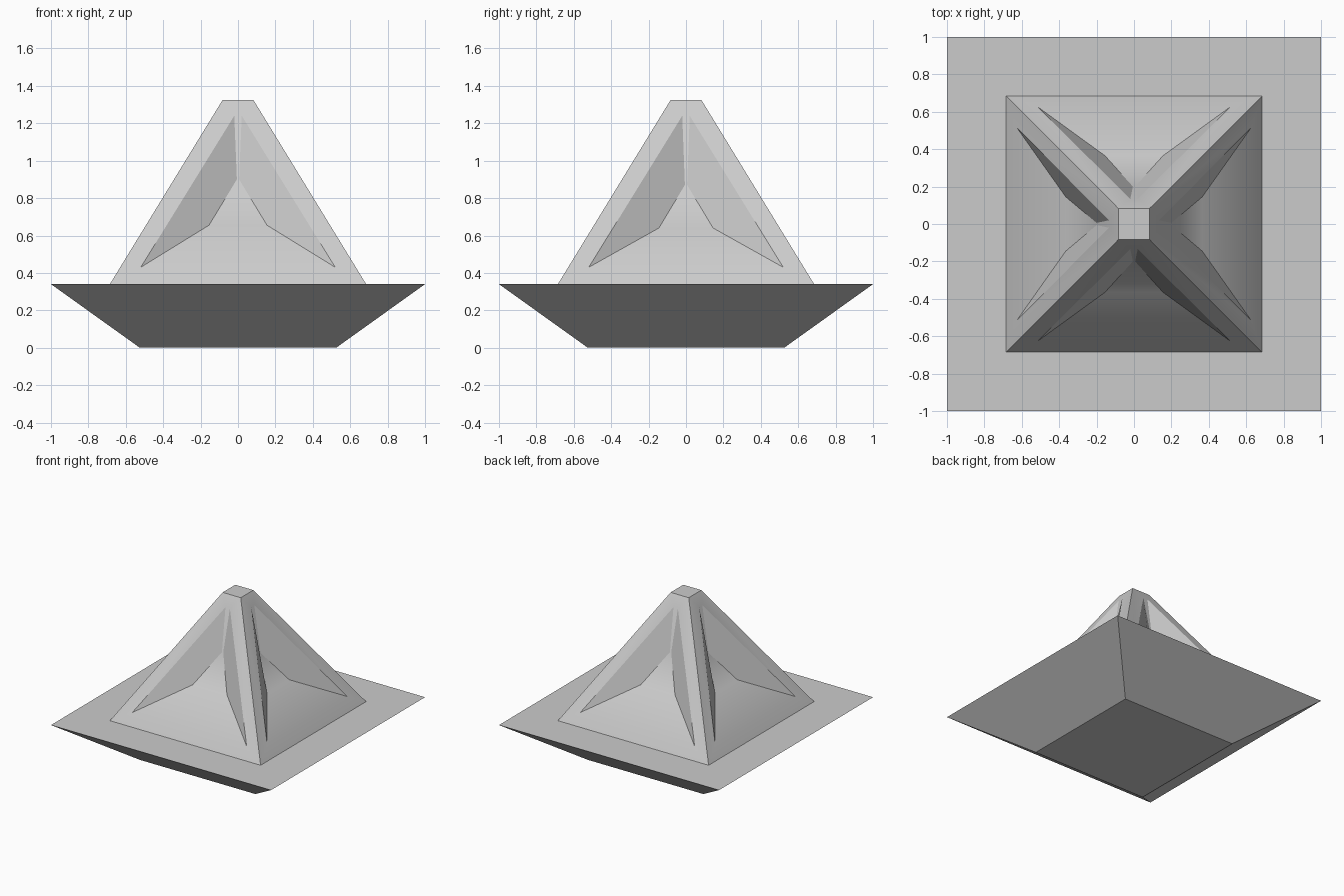
import bpy, bmesh
from math import pi
from mathutils import Vector, Matrix

cube = bpy.data.objects.get("Cube")
if cube:
    bpy.data.objects.remove(cube, do_unlink=True)

stone = bpy.data.materials.new("light_grey_stone")
stone.use_nodes = True
GREY = (0.6, 0.6, 0.6, 1)
stone.diffuse_color = GREY
stone.node_tree.nodes["Principled BSDF"].inputs["Base Color"].default_value = GREY

RIM, BASE, TOP = 0.34, 0.685, 1.325   # rim height, pyramid half width, apex height
CAP = 0.082                          # half width of the flat apex


def finish(bm, name):
    bmesh.ops.remove_doubles(bm, verts=bm.verts, dist=0.0005)
    bmesh.ops.recalc_face_normals(bm, faces=bm.faces)
    mesh = bpy.data.meshes.new(name)
    bm.to_mesh(mesh)
    bm.free()
    mesh.materials.append(stone)
    obj = bpy.data.objects.new(name, mesh)
    bpy.context.collection.objects.link(obj)
    return obj


def square(bm, half, z):
    return [bm.verts.new((x * half, y * half, z))
            for x, y in ((-1, -1), (1, -1), (1, 1), (-1, 1))]


def on_slope(x, z):
    """Point on the front slope of the pyramid."""
    t = (z - RIM) / (TOP - RIM)
    return Vector((x, -(BASE + (CAP - BASE) * t), z))


def add_side(bm, turn, inner_top, inner_mid):
    """One pyramid side: ridge frame, slanted recess walls and curved floor."""
    right = [on_slope(CAP, TOP), on_slope(0.02, 1.24), Vector(inner_top),
             Vector(inner_mid), on_slope(0.52, 0.43), on_slope(BASE, RIM)]
    spin = Matrix.Rotation(turn, 3, "Z")
    r = [bm.verts.new(spin @ p) for p in right]
    l = [bm.verts.new(spin @ Vector((-p.x, p.y, p.z))) for p in right]
    for a, b in zip(range(5), range(1, 6)):      # cap strip, slot, floor, foot
        bm.faces.new((l[a], l[b], r[b], r[a]))
    for s in (r, l):                             # ridge frame and recess wall
        bm.faces.new((s[0], s[1], s[4], s[5]))
        bm.faces.new((s[1], s[2], s[3], s[4]))


# Inverted square base
bm = bmesh.new()
low, high = square(bm, 0.525, 0), square(bm, 1, RIM)
bm.faces.new(low)
bm.faces.new(high)
for i in range(4):
    j = (i + 1) % 4
    bm.faces.new((low[i], low[j], high[j], high[i]))
finish(bm, "tapered_base")

# Ridged pyramid with a recess on each side
bm = bmesh.new()
for i in range(4):
    if i % 2 == 0:
        add_side(bm, i * pi / 2, (0.006, -0.2, 0.9), (0.155, -0.365, 0.655))
    else:
        add_side(bm, i * pi / 2, (0.006, -0.2, 0.87), (0.145, -0.365, 0.64))
bm.faces.new(square(bm, CAP, TOP))
bm.faces.new(square(bm, BASE, RIM))
pyramid = finish(bm, "ridged_pyramid")

bpy.ops.object.select_all(action="DESELECT")
bpy.context.view_layer.objects.active = pyramid
pyramid.select_set(True)
bpy.ops.object.shade_smooth_by_angle(angle=pi / 6)
